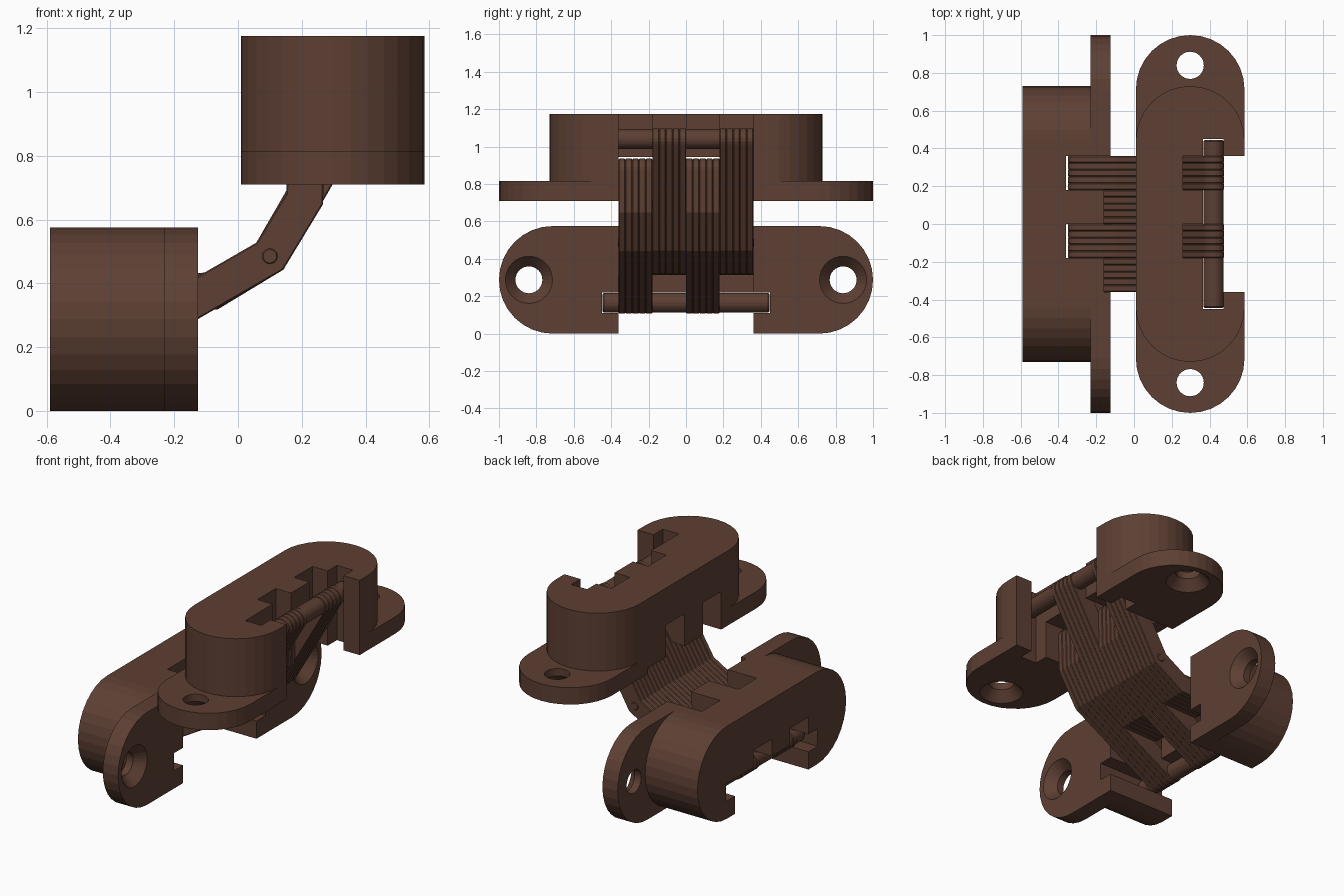
import bpy, bmesh, math
from mathutils import Matrix, Vector

if "Cube" in bpy.data.objects:
    bpy.data.objects.remove(bpy.data.objects["Cube"])

# The upper half is the lower half turned 180 degrees about a diagonal axis:
# x' = .585 - z, y' = -y, z' = .585 - x
TURN = Matrix(((0, 0, -1, .585), (0, -1, 0, 0), (-1, 0, 0, .585), (0, 0, 0, 1)))
FACE, BACK, R = -.125, -.59, .2875

mat = bpy.data.materials.new("brown_metal")
mat.diffuse_color = (.11, .05, .033, 1)
mat.use_nodes = True
mat.node_tree.nodes["Principled BSDF"].inputs["Base Color"].default_value = mat.diffuse_color


def to_mesh(name, bm):
    bmesh.ops.recalc_face_normals(bm, faces=bm.faces[:])
    me = bpy.data.meshes.new(name)
    bm.to_mesh(me)
    bm.free()
    me.materials.append(mat)
    return me


def add(name, me, matrix=None):
    ob = bpy.data.objects.new(name, me)
    bpy.context.collection.objects.link(ob)
    if matrix:
        ob.matrix_world = matrix
    return ob


def prism(name, pts, step, rim=0):
    """Extrude a closed 3D outline by a vector, optionally chamfering the rims."""
    bm = bmesh.new()
    face = bm.faces.new([bm.verts.new(p) for p in pts])
    res = bmesh.ops.extrude_face_region(bm, geom=[face], use_keep_orig=True)
    bmesh.ops.translate(bm, vec=step,
                        verts=[v for v in res["geom"] if isinstance(v, bmesh.types.BMVert)])
    if rim:
        n = len(pts)
        edges = {e for f in bm.faces if len(f.verts) == n and n > 4 for e in f.edges}
        bmesh.ops.bevel(bm, geom=list(edges), offset=rim, segments=1, affect='EDGES')
    return to_mesh(name, bm)


def stadium(name, half, x0, x1):
    c = half - R
    pts = []
    for s in (1, -1):
        for i in range(17):
            a = math.pi * i / 16
            pts.append((x0, s * (c + R * math.sin(a)), R + s * R * math.cos(a)))
    return prism(name, pts, (x1 - x0, 0, 0))


def slab(pts, y0, y1):
    return prism("cutter", [(x, y0, z) for x, z in pts], (0, y1 - y0, 0))


def box(x0, x1, y0, y1, z0, z1):
    return slab([(x0, z0), (x1, z0), (x1, z1), (x0, z1)], y0, y1)


def cone(y, r1, r2, x0, x1):
    bm = bmesh.new()
    bmesh.ops.create_cone(bm, cap_ends=True, segments=32, radius1=r1, radius2=r2, depth=x1 - x0,
                          matrix=Matrix.Translation(((x0 + x1) / 2, y, R))
                          @ Matrix.Rotation(math.pi / 2, 4, 'Y'))
    return to_mesh("cutter", bm)


def combine(ob, mesh, op):
    tool = add("cutter", mesh)
    tool.hide_render = True
    m = ob.modifiers.new("cut", 'BOOLEAN')
    m.operation, m.solver, m.object = op, 'EXACT', tool
    dg = bpy.context.evaluated_depsgraph_get()
    new = bpy.data.meshes.new_from_object(ob.evaluated_get(dg))
    ob.modifiers.clear()
    ob.data = new
    bpy.data.objects.remove(tool)


# Housing: long mounting plate with a shorter block behind it
housing = add("lower_housing", stadium("housing", 1, -.23, FACE))
combine(housing, stadium("block", .73, BACK, -.18), 'UNION')

# Open outer side, pin channel, and slots for fixed and sliding link groups
cuts = [box(-.7, 0, -.36, .36, -.1, .218), box(-.7, 0, -.45, .45, .11, .22)]
fixed = [(0, -.1), (-.7, -.1), (-.7, .325), (-.4, .325), (-.16, .49), (-.16, .7), (0, .7)]
for y in (-.36, 0):
    cuts.append(slab(fixed, y, y + .18))
    cuts.append(box(-.36, 0, y + .18, y + .36, -.1, .7))
# Countersunk screw holes
for y in (-.84, .84):
    cuts.append(cone(y, .072, .072, -.3, 0))
    cuts.append(cone(y, .072, .135, -.185, -.115))
for c in cuts:
    combine(housing, c, 'DIFFERENCE')
add("upper_housing", housing.data, TURN)


def outline(path, h):
    """Rounded-end strip of half width h around a 2D centre line."""
    p = [Vector(q) for q in path]
    d = [(b - a).normalized() for a, b in zip(p, p[1:])]
    left, right = [], []
    for i in range(1, len(p) - 1):
        n = (d[i - 1] + d[i]).normalized()
        off = Vector((-n.y, n.x)) * (h / n.dot(d[i]))
        left.append(p[i] + off)
        right.append(p[i] - off)

    def cap(c, v):
        a0 = math.atan2(v.y, v.x)
        return [c + h * Vector((math.cos(a0 + t), math.sin(a0 + t)))
                for t in (math.pi * (k / 10 - .5) for k in range(11))]
    return right + cap(p[-1], d[-1]) + left[::-1] + cap(p[0], -d[0])


# Link leaves: pinned in one housing, bent at the pivot, sliding in the other
T = .036
path = [(-.455, .165), (.1, .485), (.209, .665), (.215, .877)]
leaf = prism("link_leaf", [(v.x, 0, v.y) for v in outline(path, .058)], (0, T, 0), .004)
for g, y0 in enumerate((-.36, 0)):
    for i in range(5):
        place = Matrix.Translation((0, y0 + i * T, 0))
        add(f"lower_link_{g}_{i}", leaf, place)
        add(f"upper_link_{g}_{i}", leaf, TURN @ place)


# Pins
def pin(name, x, z, r, half, rim):
    pts = [(x + r * math.cos(a), -half, z + r * math.sin(a))
           for a in (math.tau * k / 24 for k in range(24))]
    return add(name, prism(name, pts, (0, 2 * half, 0), rim))


lower = pin("lower_pin", -.455, .165, .053, .446, .008)
add("upper_pin", lower.data, TURN)
pin("pivot_pin", .1, .485, .027, .363, .006)
